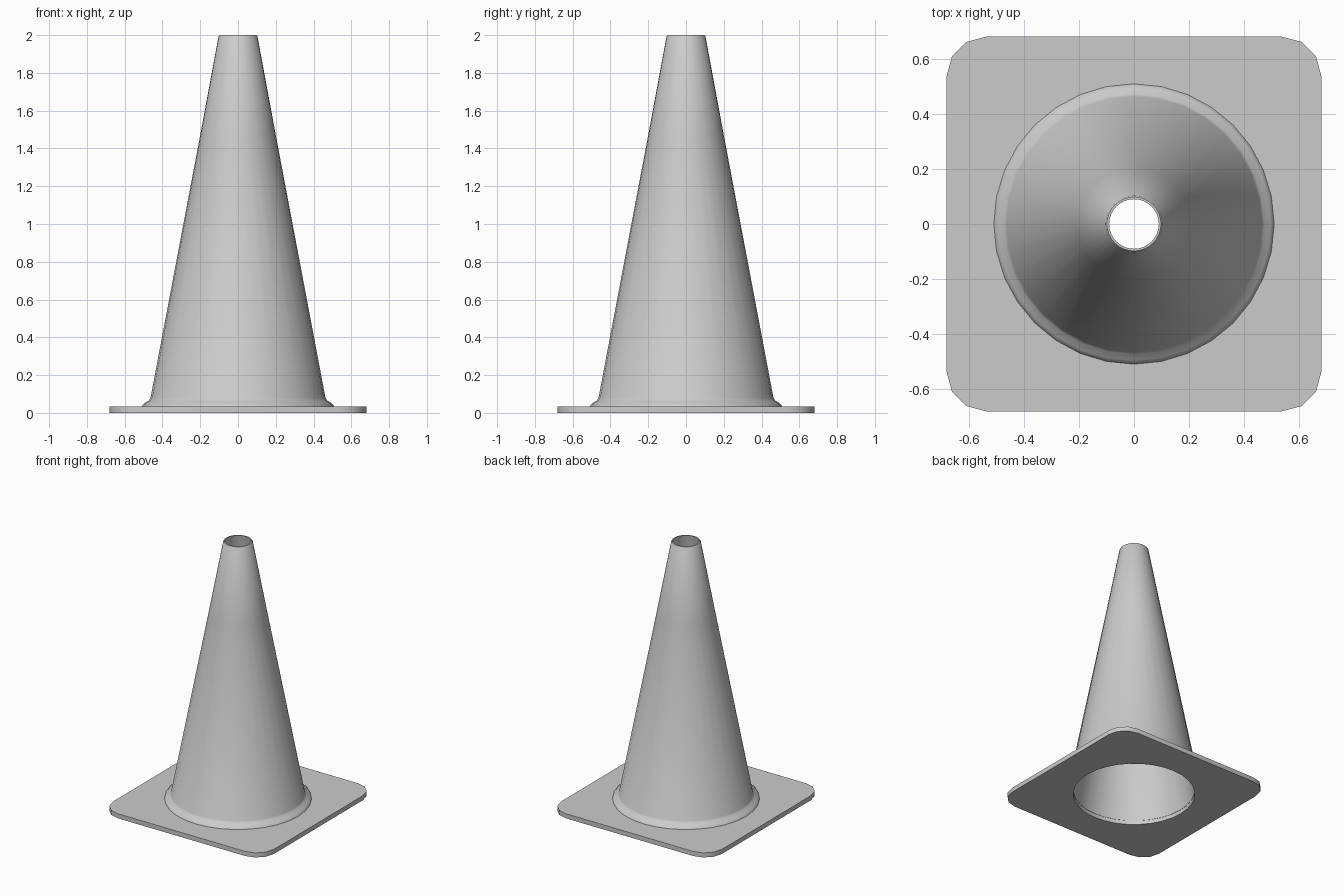
import bpy, bmesh, math
from mathutils import Vector

SIDES = 32
HALF = 0.68
CORNER = 0.145
PLATE_TOP = 0.035
HOLE = 0.432

cube = bpy.data.objects.get("Cube")
if cube:
    bpy.data.objects.remove(cube, do_unlink=True)


def finish(name, bm, smooth_angle):
    """Turn a bmesh into a named object with smooth shading and sharp edges."""
    bmesh.ops.recalc_face_normals(bm, faces=bm.faces)
    mesh = bpy.data.meshes.new(name)
    bm.to_mesh(mesh)
    bm.free()
    obj = bpy.data.objects.new(name, mesh)
    bpy.context.collection.objects.link(obj)
    bpy.ops.object.select_all(action='DESELECT')
    obj.select_set(True)
    bpy.context.view_layer.objects.active = obj
    bpy.ops.object.shade_smooth_by_angle(angle=math.radians(smooth_angle))
    return obj


def add_loop(bm, points):
    """Add a closed ring of edges through the points."""
    verts = [bm.verts.new((x, y, 0)) for x, y in points]
    return [bm.edges.new((v, verts[i - 1])) for i, v in enumerate(verts)]


# Base plate: rounded square with a round hole, extruded upwards
outline = []
for quarter in range(4):
    middle = math.radians(45 + 90 * quarter)
    centre = Vector((math.cos(middle), math.sin(middle))) * (HALF - CORNER) * math.sqrt(2)
    for step in range(4):
        a = math.radians(90 * quarter + 30 * step)
        outline.append(centre + CORNER * Vector((math.cos(a), math.sin(a))))
hole = [(HOLE * math.cos(math.tau * i / SIDES), HOLE * math.sin(math.tau * i / SIDES))
        for i in range(SIDES)]

bm = bmesh.new()
edges = add_loop(bm, outline) + add_loop(bm, hole)
bmesh.ops.triangle_fill(bm, edges=edges, use_beauty=True, normal=(0, 0, 1))
top = bmesh.ops.extrude_face_region(bm, geom=bm.faces[:], use_keep_orig=True)
bmesh.ops.translate(bm, vec=(0, 0, PLATE_TOP),
                    verts=[g for g in top["geom"] if isinstance(g, bmesh.types.BMVert)])
finish("base_plate", bm, 35)

# Hollow cone: closed wall profile with a rounded foot, spun around z
profile = [
    (0.43, 0.03), (0.51, 0.03), (0.507, 0.04), (0.495, 0.052), (0.472, 0.066),
    (0.463, 0.08), (0.204, 1.45), (0.103, 1.994), (0.098, 2.0), (0.09, 2.0),
]
bm = bmesh.new()
verts = [bm.verts.new((r, 0, z)) for r, z in profile]
ring = [bm.edges.new((v, verts[i - 1])) for i, v in enumerate(verts)]
bmesh.ops.spin(bm, geom=verts + ring, cent=(0, 0, 0), axis=(0, 0, 1),
               angle=math.tau, steps=SIDES, use_merge=True)
bmesh.ops.remove_doubles(bm, verts=bm.verts, dist=0.0005)
finish("cone_body", bm, 40)
